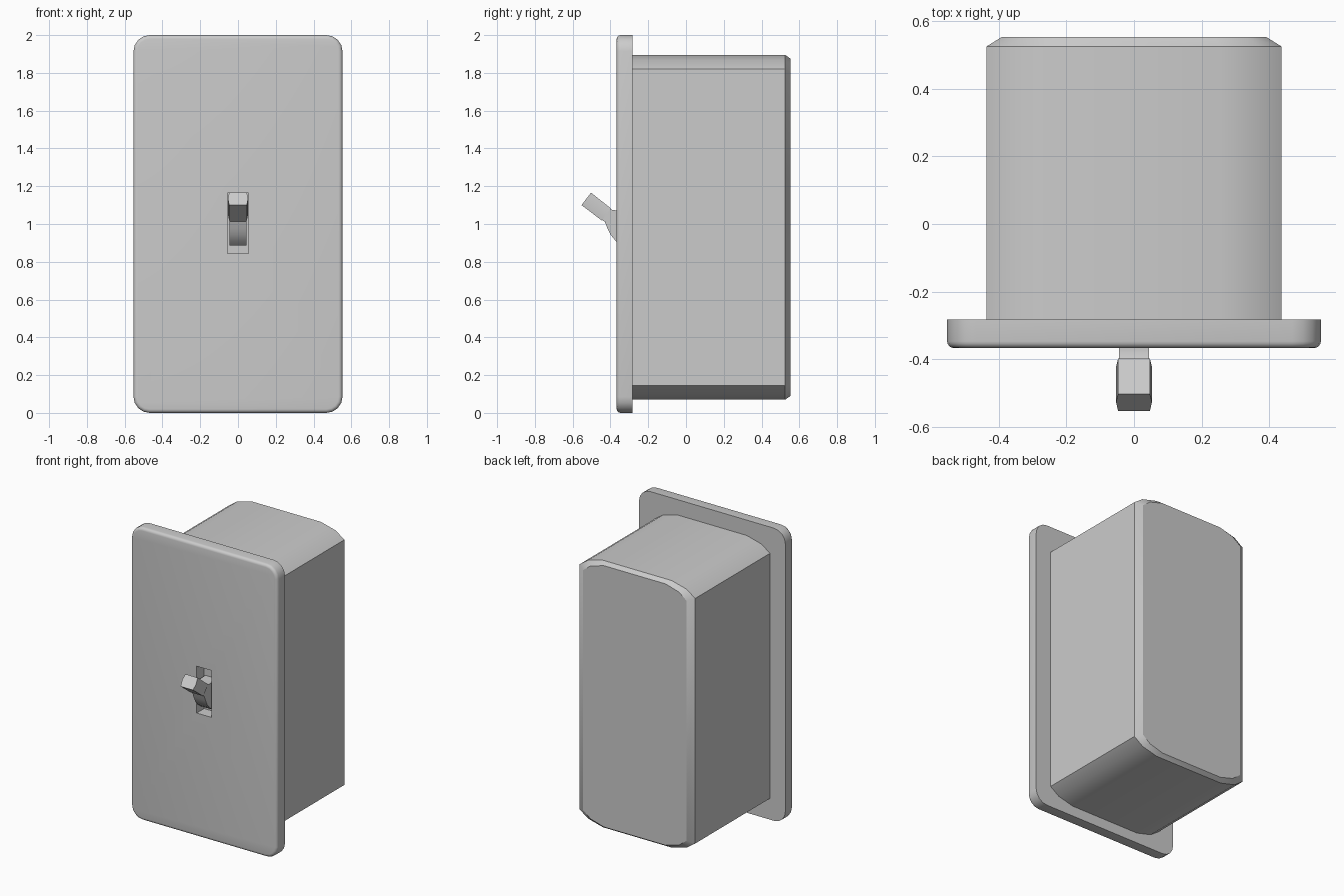
import bpy, bmesh, math
from mathutils import Vector

old = bpy.data.objects.get("Cube")
if old:
    bpy.data.objects.remove(old, do_unlink=True)

# One grey for everything
grey = bpy.data.materials.new("light grey")
grey.use_nodes = True
COLOUR = (0.6, 0.6, 0.6, 1)
grey.diffuse_color = COLOUR
grey.node_tree.nodes["Principled BSDF"].inputs["Base Color"].default_value = COLOUR


def loft(name, rings):
    """Skin a list of equal-length rings and cap both ends."""
    bm = bmesh.new()
    loops = [[bm.verts.new(p) for p in ring] for ring in rings]
    n = len(loops[0])
    for a, b in zip(loops, loops[1:]):
        for i in range(n):
            j = (i + 1) % n
            bm.faces.new((a[i], a[j], b[j], b[i]))
    bm.faces.new(loops[0])
    bm.faces.new(loops[-1])
    bmesh.ops.recalc_face_normals(bm, faces=bm.faces)
    mesh = bpy.data.meshes.new(name)
    bm.to_mesh(mesh)
    bm.free()
    mesh.materials.append(grey)
    ob = bpy.data.objects.new(name, mesh)
    bpy.context.collection.objects.link(ob)
    return ob


def select_only(ob):
    bpy.ops.object.select_all(action='DESELECT')
    ob.select_set(True)
    bpy.context.view_layer.objects.active = ob


def smooth(ob, degrees=30):
    select_only(ob)
    bpy.ops.object.shade_smooth_by_angle(angle=math.radians(degrees))


def rounded_rect(y, inset, half_x=0.553, half_z=1.0, radius=0.085, steps=4):
    """Rounded rectangle around z = 1, facing along y."""
    r = radius - inset
    ring = []
    for quarter, (sx, sz) in enumerate([(1, 1), (-1, 1), (-1, -1), (1, -1)]):
        for k in range(steps + 1):
            a = math.pi / 2 * (quarter + k / steps)
            ring.append((sx * (half_x - radius) + r * math.cos(a), y,
                         1 + sz * (half_z - radius) + r * math.sin(a)))
    return ring


# Cover plate with a rolled front rim
BEVEL = 0.02
rings = [rounded_rect(-0.283, 0)]
for k in range(5):
    a = math.pi / 2 * k / 4
    rings.append(rounded_rect(-0.367 + BEVEL * (1 - math.sin(a)),
                              BEVEL * (1 - math.cos(a))))
plate = loft("cover_plate", rings)

# Slot through the plate
cutter = loft("slot_cutter", [[(x, y, z) for x, z in
              [(-0.055, 0.845), (0.055, 0.845), (0.055, 1.165), (-0.055, 1.165)]]
              for y in (-0.5, -0.2)])
cutter.hide_render = True
cut = plate.modifiers.new("slot", 'BOOLEAN')
cut.operation = 'DIFFERENCE'
cut.solver = 'EXACT'
cut.object = cutter
select_only(plate)
bpy.ops.object.modifier_apply(modifier=cut.name)
bpy.data.objects.remove(cutter, do_unlink=True)
smooth(plate)

# Rear box: flat sides, softly rounded top and bottom, chamfered back
corner = [(0.437, 1.82), (0.372, 1.866), (0.26, 1.895)]
MID = 0.9825
right_half = [(x, 2 * MID - z) for x, z in reversed(corner)] + corner
outline = right_half + [(-x, z) for x, z in reversed(right_half)]


def box_ring(y, sx=1, sz=1):
    return [(x * sx, y, MID + (z - MID) * sz) for x, z in outline]


box = loft("rear_box", [box_ring(-0.287), box_ring(0.525),
                        box_ring(0.553, 0.392 / 0.437, 0.893 / 0.9125)])
smooth(box)

# Rounded hub of the switch, side profile in (y, z)
hub_profile = [(-0.28, 0.885), (-0.34, 0.885), (-0.372, 0.91), (-0.397, 0.94),
               (-0.415, 0.975), (-0.43, 1.012), (-0.446, 1.022), (-0.404, 1.08),
               (-0.388, 1.074), (-0.367, 1.072), (-0.33, 1.075), (-0.28, 1.075)]
hub = loft("switch_hub", [[(x, y, z) for y, z in hub_profile] for x in (-0.045, 0.045)])
smooth(hub)

# Toggle lever: slanted bar with slightly bulged sides
def lever_ring(low, high):
    low, high = Vector(low), Vector(high)
    section = [(-0.047, 0), (0.047, 0), (0.053, 0.5), (0.047, 1), (-0.047, 1), (-0.053, 0.5)]
    return [(x, *low.lerp(high, t)) for x, t in section]


lever = loft("toggle_lever", [lever_ring((-0.445, 1.018), (-0.398, 1.083)),
                              lever_ring((-0.553, 1.1), (-0.503, 1.166))])
smooth(lever)
